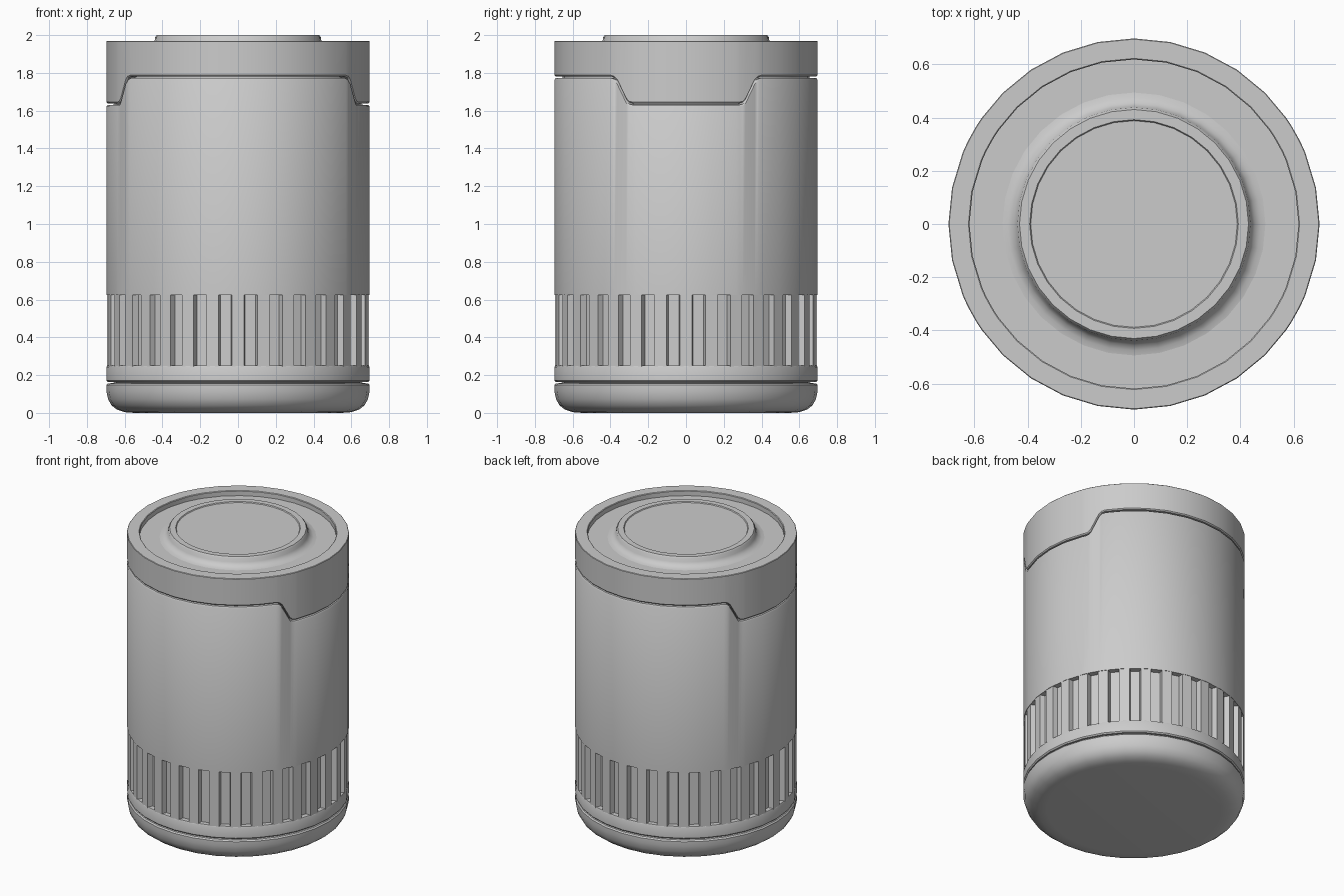
import bpy, bmesh, math

if "Cube" in bpy.data.objects:
    bpy.data.objects.remove(bpy.data.objects["Cube"])

R = 0.697          # outer radius
CORE = 0.655       # radius behind grooves and slots
N = 32             # sides
BASE = [2 * math.pi * i / N for i in range(N)]


def finish(name, bm, angle=35):
    bmesh.ops.recalc_face_normals(bm, faces=bm.faces)
    me = bpy.data.meshes.new(name)
    bm.to_mesh(me)
    bm.free()
    ob = bpy.data.objects.new(name, me)
    bpy.context.collection.objects.link(ob)
    bpy.ops.object.select_all(action='DESELECT')
    bpy.context.view_layer.objects.active = ob
    ob.select_set(True)
    bpy.ops.object.shade_smooth_by_angle(angle=math.radians(angle))
    return ob


def lathe(name, profile, angles=BASE, cap_start=True, cap_end=True):
    """Revolve (radius, z) points; z may be a function of the angle."""
    bm = bmesh.new()
    rings = []
    for r, z in profile:
        rings.append([bm.verts.new((r * math.cos(a), r * math.sin(a),
                                    z(a) if callable(z) else z)) for a in angles])
    n = len(angles)
    for lo, hi in zip(rings, rings[1:]):
        for i in range(n):
            j = (i + 1) % n
            bm.faces.new((lo[i], lo[j], hi[j], hi[i]))
    if cap_start:
        bm.faces.new(rings[0])
    if cap_end:
        bm.faces.new(rings[-1])
    return finish(name, bm)


# stepped parting line: low over the two sides, high at front and back
STEP = [(24.0, 1.635), (25.6, 1.639), (27.0, 1.655), (31.5, 1.755),
        (33.0, 1.771), (35.0, 1.777)]


def seam(offset):
    def z(a):
        d = math.degrees(math.asin(min(1, abs(math.sin(a)))))
        if d <= STEP[0][0]:
            return STEP[0][1] + offset
        for (d0, z0), (d1, z1) in zip(STEP, STEP[1:]):
            if d <= d1:
                return z0 + (z1 - z0) * (d - d0) / (d1 - d0) + offset
        return STEP[-1][1] + offset
    return z


seam_angles = set(round(a, 5) for a in BASE)
for d, _ in STEP:
    for a in (d, 180 - d, 180 + d, 360 - d):
        seam_angles.add(round(math.radians(a), 5))
seam_angles = sorted(seam_angles)

# rounded foot
lathe("base", [(0.55, 0), (0.60, 0.004), (0.64, 0.017), (0.67, 0.04),
               (0.688, 0.073), (R, 0.115), (R, 0.147), (0.69, 0.156), (CORE, 0.158)])

# ring between foot and grip
lathe("lower_ring", [(CORE, 0.162), (0.69, 0.164), (R, 0.172), (R, 0.242),
                     (0.693, 0.25), (CORE - 0.02, 0.25)])

# hidden core closing the grooves
lathe("core", [(CORE, 0.1), (CORE, 1.88)])

# ribbed grip band
bm = bmesh.new()
outline = []
for a in BASE:
    for da, r in ((-0.056, CORE + 0.003), (-0.047, 0.694), (0.047, 0.694), (0.056, CORE + 0.003)):
        outline.append(bm.verts.new((r * math.cos(a + da), r * math.sin(a + da), 0.245)))
face = bm.faces.new(outline)
ext = bmesh.ops.extrude_face_region(bm, geom=[face])
bmesh.ops.translate(bm, vec=(0, 0, 0.385),
                    verts=[v for v in ext['geom'] if isinstance(v, bmesh.types.BMVert)])
finish("grip_band", bm, 20)

# main sleeve with stepped upper edge
lathe("body", [(CORE - 0.02, 0.625), (R, 0.625), (R, seam(-0.014)),
               (0.691, seam(-0.005)), (CORE - 0.01, seam(-0.003))],
      seam_angles, False, False)

# lid: stepped skirt, rim, recessed floor
lathe("lid", [(CORE - 0.01, seam(0.003)), (0.691, seam(0.004)), (R, seam(0.011)),
              (R, 1.967), (0.694, 1.97), (0.622, 1.97), (0.618, 1.966), (0.618, 1.935),
              (0.3, 1.935)], seam_angles, False, True)

# raised centre button with flared foot and inset disc
lathe("lid_button", [(0.50, 1.934), (0.475, 1.938), (0.455, 1.95), (0.442, 1.968),
                     (0.438, 1.99), (0.43, 2.0), (0.392, 2.0), (0.388, 1.994)])
